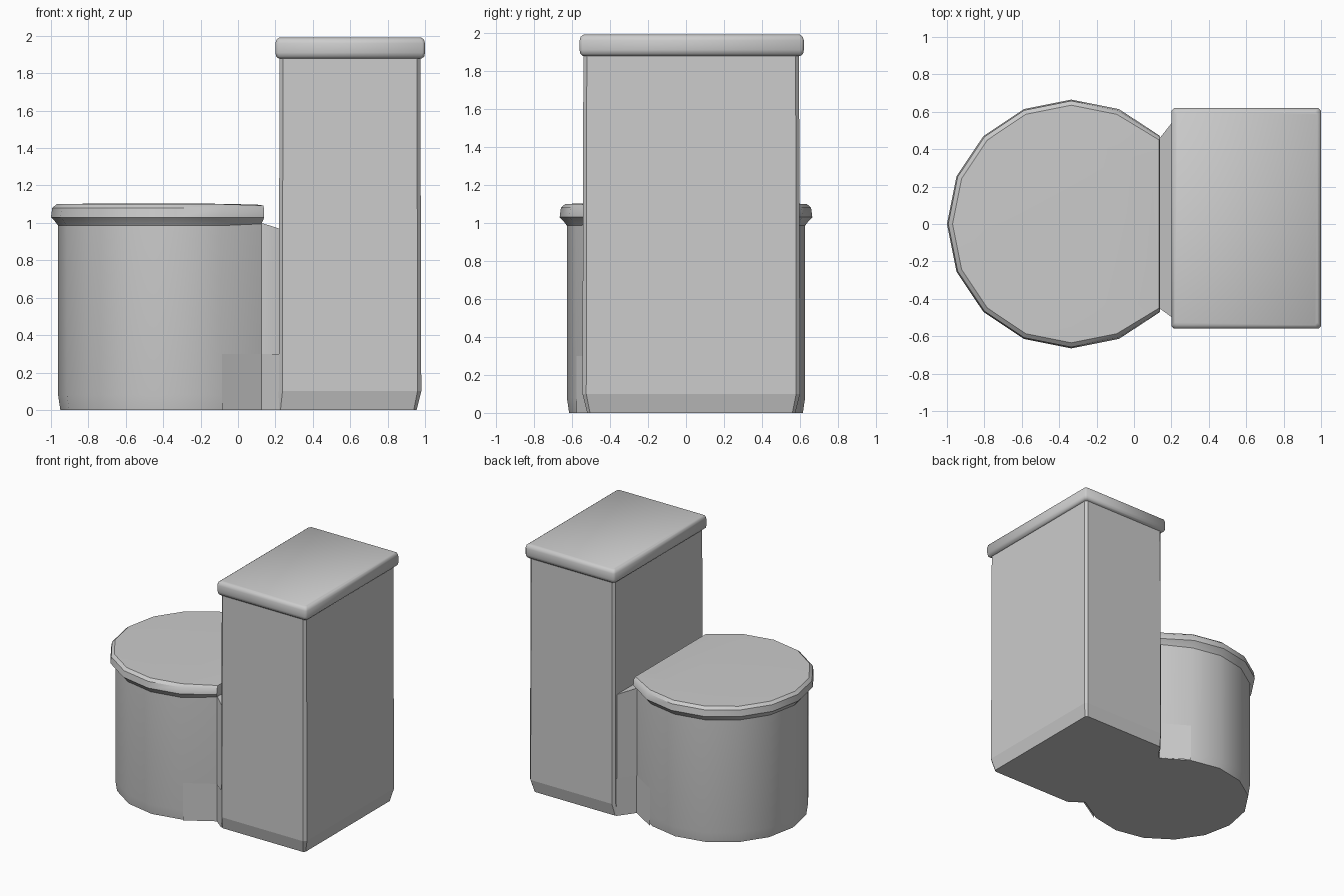
import bpy, bmesh, math

if "Cube" in bpy.data.objects:
    bpy.data.objects.remove(bpy.data.objects["Cube"])


def finish(name, bm, angle=35):
    bmesh.ops.recalc_face_normals(bm, faces=bm.faces)
    me = bpy.data.meshes.new(name)
    bm.to_mesh(me)
    bm.free()
    ob = bpy.data.objects.new(name, me)
    bpy.context.collection.objects.link(ob)
    me.shade_smooth()
    me.set_sharp_from_angle(angle=math.radians(angle))
    return ob


def loft(name, rings, angle=35):
    """Skin a stack of closed rings and cap both ends."""
    bm = bmesh.new()
    vs = [[bm.verts.new(p) for p in r] for r in rings]
    n = len(vs[0])
    for a, b in zip(vs, vs[1:]):
        for i in range(n):
            j = (i + 1) % n
            bm.faces.new((a[i], a[j], b[j], b[i]))
    bm.faces.new(vs[0])
    bm.faces.new(vs[-1])
    return finish(name, bm, angle)


def cut_round(r, z, flat_x, z_back=None):
    """16-sided round missing its +x corners, closed by a flat back."""
    pts = []
    for k in range(2, 15):
        t = math.radians(22.5 * k)
        back = k in (2, 14)
        x = flat_x if back else -0.335 + r * math.cos(t)
        pts.append((x, r * math.sin(t), z_back if back and z_back else z))
    return pts


def chamfer_rect(x0, x1, y0, y1, c, z):
    return [(x0 + c, y0, z), (x1 - c, y0, z), (x1, y0 + c, z), (x1, y1 - c, z),
            (x1 - c, y1, z), (x0 + c, y1, z), (x0, y1 - c, z), (x0, y0 + c, z)]


# round bowl base
loft("bowl_base", [cut_round(r, z, 0.125) for r, z in
                   ((0.615, 0), (0.627, 0.08), (0.627, 1.0))], 40)

# bowl lid
loft("bowl_lid", [cut_round(r, z, x, zb) for r, z, x, zb in
                  ((0.627, 0.985, 0.125, 0.995), (0.645, 1.01, 0.135, 1.015),
                   (0.665, 1.03, 0.14, 1.03), (0.658, 1.08, 0.14, 1.075),
                   (0.635, 1.10, 0.135, 1.093), (0.45, 1.103, 0.10, 1.098))], 40)

# neck joining bowl and tank
loft("neck", [[(0.10, -0.44, z0), (0.125, -0.443, z0), (0.225, -0.515, z1),
               (0.225, 0.57, z1), (0.125, 0.443, z0), (0.10, 0.44, z0)]
              for z0, z1 in ((0, 0), (1.0, 0.968))], 30)

# low side plates wrapping the neck
for side, s, y_tank in (("front", -1, -0.52), ("back", 1, 0.575)):
    line = [(-0.085, s * 0.575), (0.125, s * 0.448), (0.218, y_tank)]
    bm = bmesh.new()
    lo = [bm.verts.new((x, y, 0)) for x, y in line]
    hi = [bm.verts.new((x, y, 0.3)) for x, y in line]
    for i in range(2):
        quad = (lo[i], lo[i + 1], hi[i + 1], hi[i])
        bm.faces.new(quad if s < 0 else quad[::-1])
    me = bpy.data.meshes.new(side + "_side_plate")
    bm.to_mesh(me)
    bm.free()
    bpy.context.collection.objects.link(bpy.data.objects.new(me.name, me))

# tank with tapered foot
loft("tank", [chamfer_rect(0.212, 0.955, -0.52, 0.575, 0.015, 0),
              chamfer_rect(0.218, 0.98, -0.545, 0.60, 0.02, 0.1),
              chamfer_rect(0.222, 0.975, -0.54, 0.595, 0.018, 1.89)], 12)

# tank lid with rounded rim
loft("tank_lid", [chamfer_rect(0.2 + d, 1.0 - d, -0.56 + d, 0.62 - d, 0.014, z)
                  for d, z in ((0.018, 1.878), (0.004, 1.89), (0, 1.91),
                               (0, 1.96), (0.006, 1.98), (0.02, 1.99))], 50)
